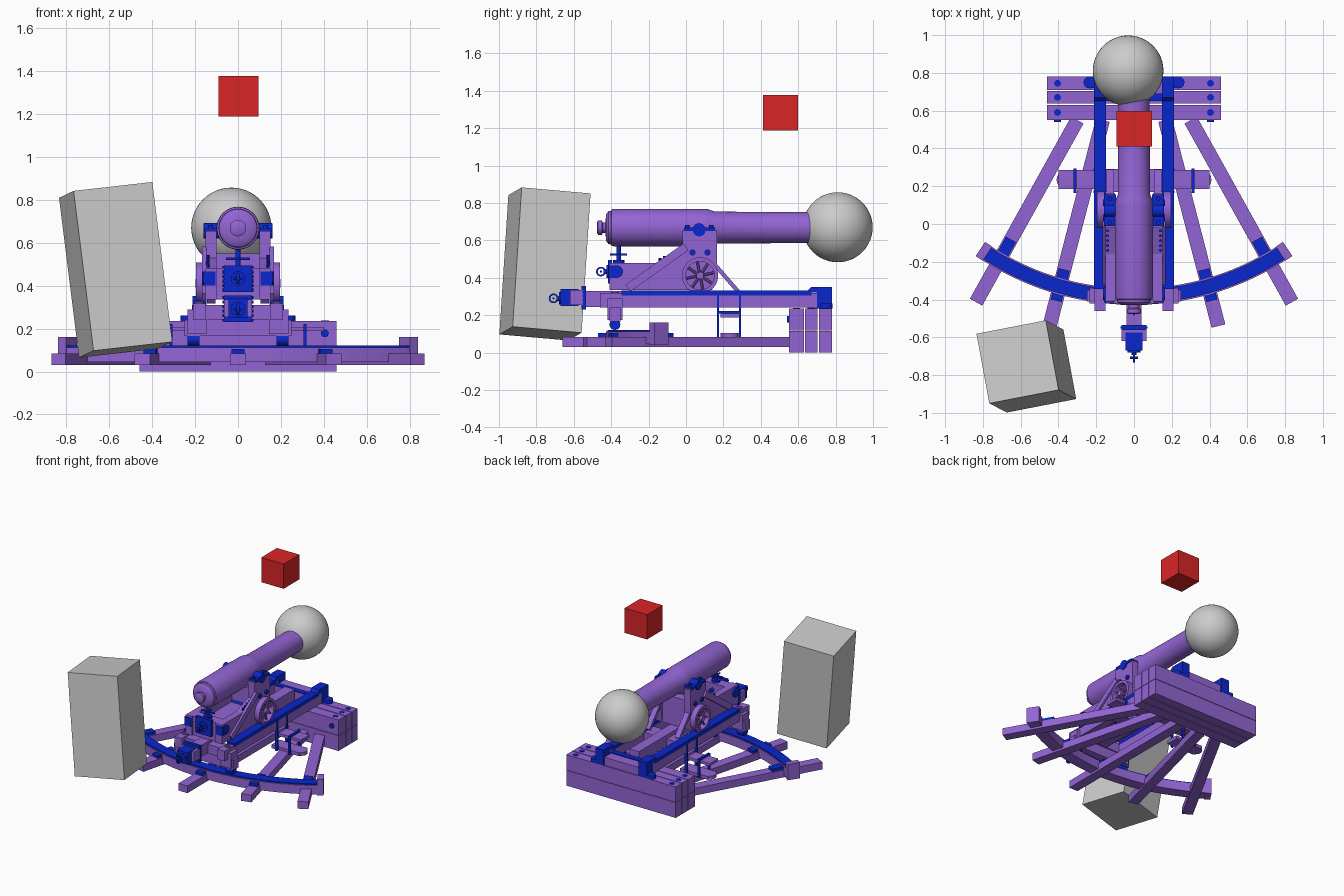
import bpy, bmesh
from math import sin, cos, pi, asin, radians
from mathutils import Vector, Matrix

if "Cube" in bpy.data.objects:
    bpy.data.objects.remove(bpy.data.objects["Cube"])


def material(name, rgb):
    m = bpy.data.materials.new(name)
    m.diffuse_color = (*rgb, 1)
    m.use_nodes = True
    m.node_tree.nodes["Principled BSDF"].inputs["Base Color"].default_value = m.diffuse_color
    return m


PURPLE = material("purple_paint", (0.29, 0.13, 0.66))
BLUE = material("blue_paint", (0.003, 0.02, 0.62))
RED = material("red_paint", (0.7, 0.018, 0.02))


def finish(bm, name, mat, smooth=False):
    bmesh.ops.recalc_face_normals(bm, faces=bm.faces)
    me = bpy.data.meshes.new(name)
    bm.to_mesh(me)
    bm.free()
    ob = bpy.data.objects.new(name, me)
    bpy.context.collection.objects.link(ob)
    if mat:
        me.materials.append(mat)
    if smooth:
        bpy.ops.object.select_all(action='DESELECT')
        ob.select_set(True)
        bpy.context.view_layer.objects.active = ob
        bpy.ops.object.shade_smooth_by_angle(angle=radians(35))
    return ob


def box(name, x0, x1, y0, y1, z0, z1, mat=PURPLE):
    bm = bmesh.new()
    bmesh.ops.create_cube(bm, size=1)
    for v in bm.verts:
        v.co = Vector(((x0 + x1) / 2 + v.co.x * (x1 - x0), (y0 + y1) / 2 + v.co.y * (y1 - y0),
                       (z0 + z1) / 2 + v.co.z * (z1 - z0)))
    return finish(bm, name, mat)


def beam(name, a, b, w, h, mat=PURPLE):
    # rectangular bar between two points
    a, b = Vector(a), Vector(b)
    d = (b - a).normalized()
    side = d.cross(Vector((0, 0, 1))).normalized()
    up = side.cross(d)
    bm = bmesh.new()
    bmesh.ops.create_cube(bm, size=1)
    for v in bm.verts:
        v.co = (a + b) / 2 + d * v.co.x * (b - a).length + side * v.co.y * w + up * v.co.z * h
    return finish(bm, name, mat)


def rod(name, a, b, r, mat=BLUE, seg=20):
    a, b = Vector(a), Vector(b)
    bm = bmesh.new()
    m = Matrix.Translation((a + b) / 2) @ (b - a).to_track_quat('Z', 'Y').to_matrix().to_4x4()
    bmesh.ops.create_cone(bm, cap_ends=True, segments=seg, radius1=r, radius2=r,
                          depth=(b - a).length, matrix=m)
    return finish(bm, name, mat, True)


def plate(name, outline, x0, x1, mat=PURPLE):
    # side outline (y, z) extruded across x
    bm = bmesh.new()
    f = bm.faces.new([bm.verts.new((x0, y, z)) for y, z in outline])
    g = bmesh.ops.extrude_face_region(bm, geom=[f])['geom']
    bmesh.ops.translate(bm, vec=(x1 - x0, 0, 0), verts=[v for v in g if isinstance(v, bmesh.types.BMVert)])
    return finish(bm, name, mat)


def lathe(name, profile, origin, axis, mat=PURPLE, seg=48, closed=False):
    # (distance along axis, radius) profile spun about an axis
    q = Vector(axis).to_track_quat('Z', 'Y')
    bm = bmesh.new()
    rings = [[bm.verts.new(Vector(origin) + q @ Vector((r * cos(2 * pi * i / seg), r * sin(2 * pi * i / seg), t)))
              for i in range(seg)] for t, r in profile]
    pairs = list(zip(rings, rings[1:])) + ([(rings[-1], rings[0])] if closed else [])
    for p, n in pairs:
        for i in range(seg):
            j = (i + 1) % seg
            bm.faces.new((p[i], p[j], n[j], n[i]))
    if not closed:
        bm.faces.new(rings[0])
        bm.faces.new(rings[-1])
    return finish(bm, name, mat, True)


def ring(name, c, axis, r0, r1, t, mat, seg=32):
    return lathe(name, [(-t, r0), (-t, r1), (t, r1), (t, r0)], c, axis, mat, seg, True)


def arc(name, r0, r1, z0, z1, half, mat, seg=40):
    bm = bmesh.new()
    rows = []
    for i in range(seg + 1):
        a = -half + 2 * half * i / seg
        rows.append([bm.verts.new((r * sin(a), CY - r * cos(a), z)) for r, z in
                     ((r0, z0), (r1, z0), (r1, z1), (r0, z1))])
    for p, n in zip(rows, rows[1:]):
        for k in range(4):
            bm.faces.new((p[k], p[(k + 1) % 4], n[(k + 1) % 4], n[k]))
    bm.faces.new(rows[0])
    bm.faces.new(rows[-1])
    return finish(bm, name, mat)


# loose shapes: ball, red cube, tilted block
bm = bmesh.new()
bmesh.ops.create_uvsphere(bm, u_segments=48, v_segments=24, radius=0.187,
                          matrix=Matrix.Translation((-0.031, 0.811, 0.67)))
finish(bm, "ball", None, True)
box("red_cube", -0.092, 0.096, 0.411, 0.599, 1.188, 1.376, RED)
bm = bmesh.new()
zx = Vector((-0.124, 0.064, 0.99)).normalized()
yx = zx.cross(Vector((0.977, 0.19, 0.115))).normalized()
xx = yx.cross(zx)
bmesh.ops.create_cube(bm, size=1)
for v in bm.verts:
    v.co = Vector((-0.57, -0.754, 0.474)) + xx * v.co.x * 0.376 + yx * v.co.y * 0.376 + zx * v.co.z * 0.752
finish(bm, "tilted_block", None)

# barrel
lathe("barrel", [(-0.476, 0.028), (-0.47, 0.038), (-0.45, 0.038), (-0.445, 0.028), (-0.43, 0.028),
                 (-0.428, 0.07), (-0.415, 0.088), (-0.40, 0.09), (-0.398, 0.098), (-0.385, 0.1), (0.1, 0.1),
                 (0.12, 0.098), (0.155, 0.086), (0.5, 0.083), (0.68, 0.083)], (0, 0, 0.668), (0, 1, 0))
rod("trunnion", (-0.16, 0.07, 0.655), (0.16, 0.07, 0.655), 0.034)

# front platform timbers and bolts
for y0, y1 in ((0.55, 0.631), (0.637, 0.704), (0.71, 0.78)):
    for z0, z1 in ((0, 0.116), (0.119, 0.235)):
        box("platform_timber", -0.46, 0.46, y0, y1, z0, z1)
    for s in (-1, 1):
        rod("platform_bolt", (s * 0.405, (y0 + y1) / 2, 0.23), (s * 0.405, (y0 + y1) / 2, 0.238), 0.018)
for s in (-1, 1):
    rod("timber_tie_bolt", (s * 0.405, 0.54, 0.178), (s * 0.405, 0.6, 0.178), 0.018)

# radial ground beams and curved traversing track
CY, CR = 1.05, 1.435
legs = [((0, 0.56), (0, -0.66))]
for s in (-1, 1):
    legs += [((s * 0.30, 0.55), (s * 0.836, -0.414)), ((s * 0.165, 0.55), (s * 0.447, -0.54))]
for p, q in legs:
    beam("ground_beam", (*p, 0.057), (*q, 0.057), 0.075, 0.055)
    a = asin(q[0] * 0.93 / CR)
    d = (Vector(q) - Vector(p)).normalized()
    c = Vector(p) + d * ((CY - CR * cos(a) - p[1]) / d.y)
    e, f = c - d * 0.085, c + d * 0.085
    beam("track_clamp", (*e, 0.09), (*f, 0.09), 0.06, 0.03, BLUE)
end = asin(0.795 / CR)
arc("track_base", CR - 0.043, CR + 0.043, 0.045, 0.112, end, PURPLE)
arc("track_rail", CR - 0.036, CR + 0.036, 0.112, 0.122, end, BLUE)
for s in (-1, 1):
    n = Vector((s * sin(end), -cos(end), 0))
    c = Vector((s * 0.795, CY - CR * cos(end), 0.1))
    beam("track_stop", c - n * 0.045, c + n * 0.045, 0.045, 0.12)

# slide: rails, transoms, wheels, footboards
for s in (-1, 1):
    X = lambda v: s * v
    box("slide_rail", X(0.15), X(0.21), -0.46, 0.77, 0.24, 0.318)
    box("rail_strip", X(0.148), X(0.212), -0.345, 0.67, 0.306, 0.332, BLUE)
    plate("rail_front_stop", [(0.64, 0.32), (0.67, 0.352), (0.78, 0.352), (0.78, 0.235), (0.7, 0.235), (0.7, 0.32)],
          X(0.147), X(0.213), BLUE)
    ring("rail_end_bolt", (X(0.18), -0.38, 0.318), (0, 0, 1), 0.012, 0.022, 0.006, PURPLE)
    box("wheel_bracket", X(0.145), X(0.235), -0.42, -0.34, 0.175, 0.29)
    rod("track_wheel", (X(0.18), -0.38, 0.15), (X(0.235), -0.38, 0.15), 0.029)
    rod("front_lug", (X(0.235), 0.75, 0.235), (X(0.235), 0.75, 0.262), 0.032)
    box("front_lug_web", X(0.2), X(0.24), 0.72, 0.78, 0.235, 0.258, BLUE)
    # footboard hung from the slide
    box("footboard", X(0.15), X(0.385), 0.185, 0.285, 0.08, 0.105)
    rod("footboard_end", (X(0.36), 0.235, 0.08), (X(0.36), 0.235, 0.105), 0.05, PURPLE)
    for y in (0.171, 0.289):
        box("footboard_hanger", X(0.195), X(0.215), y - 0.006, y + 0.006, 0.08, 0.31, BLUE)
        box("footboard_post", X(0.305), X(0.32), y - 0.006, y + 0.006, 0.08, 0.22, BLUE)
    box("footboard_strap", X(0.305), X(0.32), 0.171, 0.289, 0.208, 0.222, BLUE)
    box("step_board", X(0.21), X(0.4), 0.185, 0.285, 0.188, 0.208)
box("rear_transom", -0.25, 0.25, -0.41, -0.35, 0.165, 0.24)
box("rear_tie", -0.16, 0.16, -0.42, -0.34, 0.24, 0.31)
box("front_transom", -0.15, 0.15, 0.65, 0.77, 0.235, 0.295)
box("front_transom_strip", -0.15, 0.15, 0.65, 0.69, 0.295, 0.303, BLUE)
box("middle_transom", -0.15, 0.15, 0.17, 0.29, 0.24, 0.3)

# rear traversing gear with crank ring
box("tail_beam", -0.04, 0.04, -0.55, 0.62, 0.245, 0.33)
box("tail_block", -0.066, 0.066, -0.62, -0.55, 0.255, 0.335)
box("tail_plate", -0.066, 0.066, -0.56, -0.535, 0.23, 0.355, BLUE)
box("tail_gearbox", -0.045, 0.045, -0.67, -0.575, 0.25, 0.34, BLUE)

# upper carriage cheeks
side = [(-0.41, 0.335), (-0.41, 0.48), (-0.16, 0.48), (-0.02, 0.53), (-0.02, 0.655), (0.165, 0.655),
        (0.165, 0.48), (0.14, 0.335)]
for s in (-1, 1):
    X = lambda v: s * v
    plate("cheek", side, X(0.1), X(0.152))
    beam("cheek_brace", (X(0.157), -0.31, 0.345), (X(0.157), 0.0, 0.565), 0.02, 0.045)
    beam("front_strut", (X(0.125), 0.15, 0.475), (X(0.125), 0.28, 0.325), 0.04, 0.022)
    box("trunnion_cap", X(0.095), X(0.158), -0.01, 0.155, 0.65, 0.67, BLUE)
    rod("trunnion_cap_hump", (X(0.097), 0.07, 0.658), (X(0.158), 0.07, 0.658), 0.034)
    for y in (0.035, 0.115):
        rod("cheek_bolt", (X(0.15), y, 0.535), (X(0.165), y, 0.535), 0.016)
        rod("cap_bolt", (X(0.128), y * 1.6 - 0.05, 0.665), (X(0.128), y * 1.6 - 0.05, 0.682), 0.012)
    rod("rear_boss", (X(0.15), -0.37, 0.433), (X(0.165), -0.37, 0.433), 0.033)
    box("rear_boss_plate", X(0.105), X(0.16), -0.415, -0.37, 0.4, 0.466, BLUE)
    for i in range(5):
        y = -0.14 + i * 0.026
        z = 0.495 + i * 0.009
        rod("cheek_edge_bolt", (X(0.14), y, z - 0.02), (X(0.14), y, z + 0.012), 0.008, BLUE, 8)
    # spoked wheel
    c = Vector((X(0.175), 0.075, 0.412))
    ring("wheel_rim", c, (1, 0, 0), 0.076, 0.097, 0.02, PURPLE, 40)
    rod("wheel_hub", c - Vector((0.023, 0, 0)), c + Vector((0.023, 0, 0)), 0.02, PURPLE)
    for k in range(8):
        a = k * pi / 4 + 0.2
        rod("wheel_spoke", c, c + Vector((0, cos(a), sin(a))) * 0.08, 0.007, PURPLE, 8)
rod("wheel_axle", (-0.19, 0.075, 0.412), (0.19, 0.075, 0.412), 0.014)
box("carriage_bed", -0.1, 0.1, -0.4, 0.14, 0.335, 0.41)
box("carriage_front", -0.1, 0.1, 0.07, 0.14, 0.4, 0.55)

# breech elevating gear
box("breech_block", -0.1, 0.1, -0.4, -0.32, 0.4, 0.48)
box("breech_plate", -0.066, 0.066, -0.418, -0.395, 0.37, 0.495, BLUE)
for label, y, z in (("breech", -0.455, 0.433), ("tail", -0.708, 0.29)):
    rod(label + "_shaft", (0, y + 0.015, z), (0, y + 0.17, z), 0.013)
    ring(label + "_pull_ring", (0, y, z), (1, 0, 0), 0.017, 0.026, 0.006, BLUE)
    rod(label + "_cross_bar", (-0.022, y, z), (0.022, y, z), 0.006)
    ring(label + "_collar", (0, y + 0.035, z), (0, 1, 0), 0.01, 0.034, 0.006, BLUE)
rod("elevating_screw", (0, -0.36, 0.47), (0, -0.36, 0.59), 0.012)
rod("elevating_nut", (0, -0.36, 0.48), (0, -0.36, 0.495), 0.03)
for v in ((0.055, 0, 0), (0, 0.045, 0)):
    rod("elevating_handle", Vector((0, -0.36, 0.525)) - Vector(v), Vector((0, -0.36, 0.525)) + Vector(v), 0.006)
for px in (-0.066, 0.066):
    for i in range(6):
        for y, z in ((-0.407, 0.38), (-0.548, 0.24)):
            zz = z + i * 0.021
            rod("plate_stud", (px - 0.006, y, zz), (px + 0.006, y, zz), 0.006, BLUE, 8)
